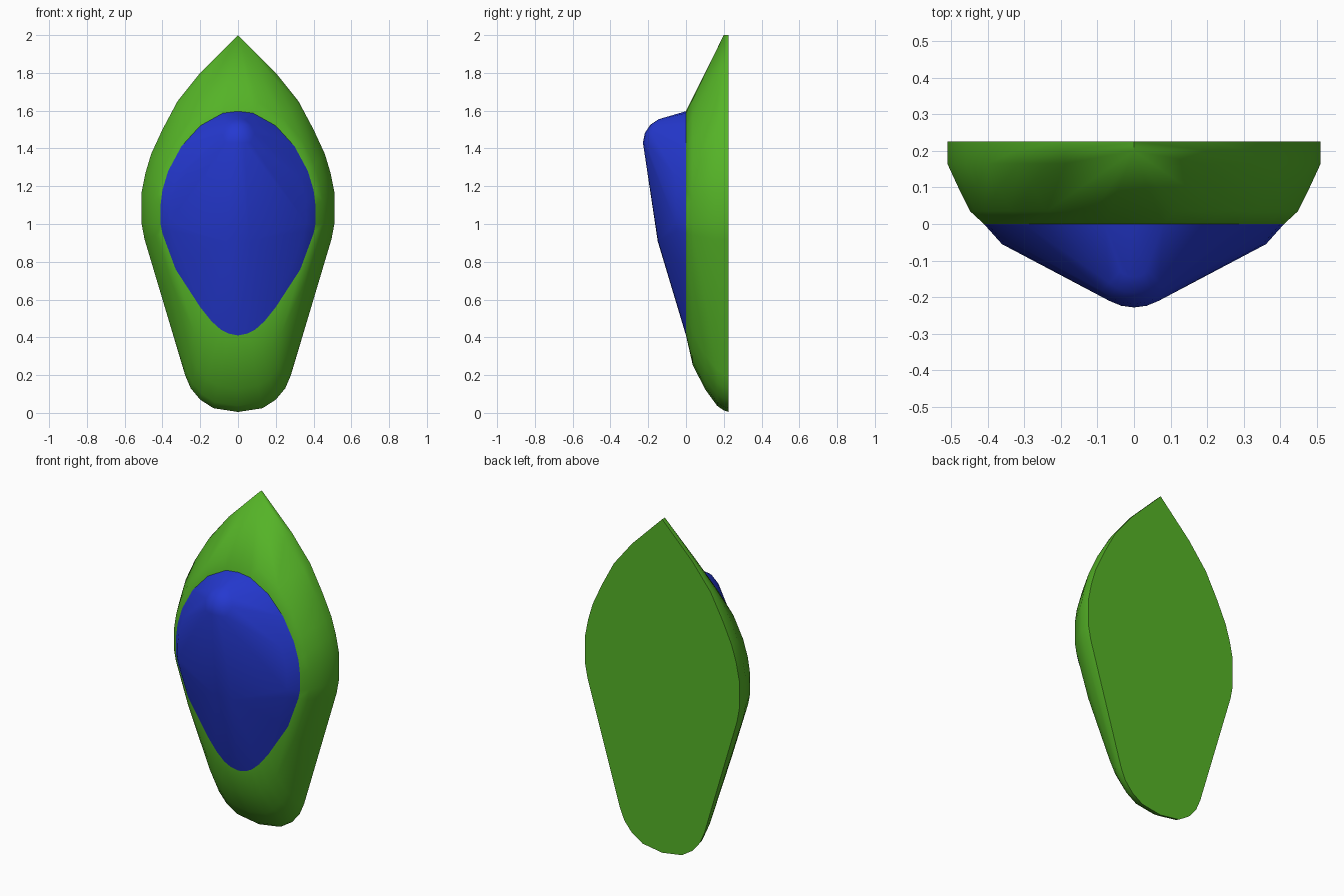
import bpy, bmesh, math

if "Cube" in bpy.data.objects:
    bpy.data.objects.remove(bpy.data.objects["Cube"], do_unlink=True)


def material(name, colour):
    m = bpy.data.materials.new(name)
    m.use_nodes = True
    m.diffuse_color = colour
    m.node_tree.nodes["Principled BSDF"].inputs["Base Color"].default_value = colour
    return m


def hull_part(name, points, mat, angle):
    """Mirror the points across x = 0 and wrap them in a convex skin."""
    bm = bmesh.new()
    for x, y, z in points:
        bm.verts.new((x, y, z))
        if x > 1e-4:
            bm.verts.new((-x, y, z))
    bmesh.ops.remove_doubles(bm, verts=bm.verts, dist=0.0005)
    bmesh.ops.convex_hull(bm, input=bm.verts)
    bmesh.ops.delete(bm, geom=[v for v in bm.verts if not v.link_faces], context="VERTS")
    # Merge the flat back into one clean face
    bmesh.ops.dissolve_limit(bm, angle_limit=math.radians(0.5),
                             verts=bm.verts, edges=bm.edges)
    bmesh.ops.recalc_face_normals(bm, faces=bm.faces)
    mesh = bpy.data.meshes.new(name)
    bm.to_mesh(mesh)
    bm.free()
    mesh.materials.append(mat)
    ob = bpy.data.objects.new(name, mesh)
    bpy.context.collection.objects.link(ob)
    bpy.ops.object.select_all(action="DESELECT")
    ob.select_set(True)
    bpy.context.view_layer.objects.active = ob
    bpy.ops.object.shade_smooth_by_angle(angle=math.radians(angle))
    return ob


green = material("leaf green", (0.09, 0.45, 0.02, 1))
blue = material("deep blue", (0.018, 0.04, 0.63, 1))

# Half outlines from top to bottom: back rim (x, z) paired with front oval (x, z)
PAIRS = [
    ((0, 2.0), (0, 1.597)), ((.2, 1.8), (.08, 1.587)), ((.32, 1.65), (.2, 1.52)),
    ((.4, 1.5), (.3, 1.41)), ((.46, 1.37), (.37, 1.28)), ((.49, 1.27), (.40, 1.18)),
    ((.51, 1.17), (.41, 1.1)), ((.51, 1.0), (.41, 1.0)), ((.495, .92), (.40, .95)),
    ((.39, .57), (.33, .76)), ((.28, .2), (.2, .56)), ((.25, .13), (.14, .485)),
    ((.2, .07), (.09, .44)), ((.13, .025), (.05, .42)), ((0, .005), (0, .41)),
]
# Depth and how far the skin has spread from the oval to the rim
BULGE = [(0, 0), (.035, .38), (.1, .7), (.165, .92), (.2, .98), (.225, 1)]

# Green pod: straight towards the pointed tip, rounded on the sides and bottom
pod = []
for (ox, oz), (ix, iz) in PAIRS:
    w = min(1, (2 - oz) / 0.5)
    for y, f in BULGE:
        if y >= .165 and oz > .9:
            f = 1
        f = w * f + (1 - w) * min(1, y / .2)
        pod.append((ix + (ox - ix) * f, y, iz + (oz - iz) * f))
hull_part("pod_body", pod, green, 40)

# Blue dome: the oval, a raised shoulder, a lower ridge and a rounded crown
dome = []
for _, (x, z) in PAIRS:
    dome.append((x, 0, z))
    sx, sz = x * .88, 1.05 + (z - 1.05) * .88
    dome.append((sx, -.055 * min(1, max(0, (sz - .4) / .6)), sz))
dome += [(0, -.15, .91), (.06, -.147, .91)]
for i in range(1, 8):
    a = math.pi * i / 8
    for j in range(13):
        b = math.pi * j / 12
        dome.append((.135 * math.sin(a) * math.cos(b),
                     -.093 - .135 * math.sin(a) * math.sin(b),
                     1.43 + .135 * math.cos(a)))
dome = [p for p in dome if p[0] > -1e-4]
hull_part("dome_front", dome, blue, 40)
